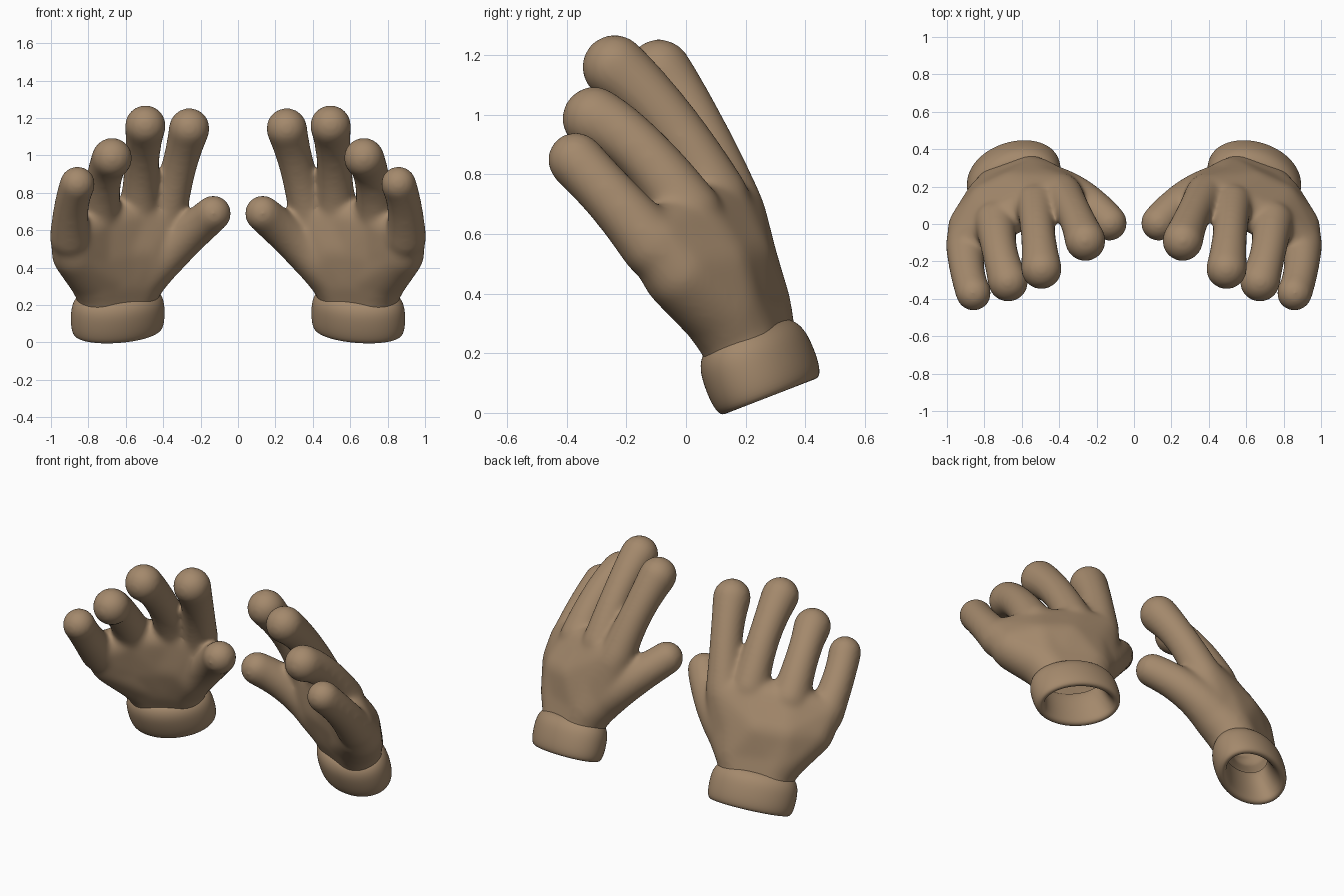
import bpy, bmesh, math
from mathutils import Vector as V

if "Cube" in bpy.data.objects:
    bpy.data.objects.remove(bpy.data.objects["Cube"])

tan = bpy.data.materials.new("tan_leather")
tan.diffuse_color = (0.37, 0.25, 0.15, 1)
tan.use_nodes = True
tan.node_tree.nodes["Principled BSDF"].inputs["Base Color"].default_value = tan.diffuse_color

GROW = 0.011  # makes up for shrinkage in the smoothing pass
bm = bmesh.new()


def hull(*balls):
    """Add the convex hull of several (point, radius) balls to the glove."""
    part = bmesh.new()
    for p, r in balls:
        vs = bmesh.ops.create_icosphere(part, subdivisions=3, radius=r + GROW)["verts"]
        bmesh.ops.translate(part, verts=vs, vec=V(p))
    bmesh.ops.delete(part, geom=part.faces[:], context="EDGES_FACES")
    res = bmesh.ops.convex_hull(part, input=part.verts[:])
    junk = {v for v in res["geom_interior"] + res["geom_unused"]
            if isinstance(v, bmesh.types.BMVert) and v.is_valid}
    bmesh.ops.delete(part, geom=list(junk), context="VERTS")
    me = bpy.data.meshes.new("tmp")
    part.to_mesh(me)
    part.free()
    bm.from_mesh(me)
    bpy.data.meshes.remove(me)


def finger(pts, radii, n=8):
    """Tapered tube along a parabola through three points."""
    def mix(a, t):
        return a[0] * (2*t - 1) * (t - 1) + a[1] * 4*t*(1 - t) + a[2] * t*(2*t - 1)
    pts = [V(p) for p in pts]
    chain = [(mix(pts, i / n), mix(radii, i / n)) for i in range(n + 1)]
    for a, b in zip(chain, chain[1:]):
        hull(a, b)


# palm: rows of balls from wrist to knuckles, index side first
across = V((0.93, -0.37, 0))
offsets = (-0.09, -0.03, 0.03, 0.09)
rows = [
    [(V((0.645, 0.245, 0.14)) + across * t, 0.115) for t in offsets],
    [(V((0.645, 0.203, 0.26)) + across * t, 0.122) for t in offsets],
    [(V((0.645, 0.165, 0.35)) + across * t * 1.45, 0.132) for t in offsets],
    [((0.50, 0.165, 0.50), 0.135), ((0.62, 0.14, 0.50), 0.145),
     ((0.76, 0.08, 0.48), 0.14), ((0.868, -0.02, 0.47), 0.118)],
    [((0.385, 0.16, 0.67), 0.098), ((0.53, 0.115, 0.67), 0.10),
     ((0.735, 0.015, 0.64), 0.10), ((0.898, -0.10, 0.57), 0.095)],
]
for lo, hi in zip(rows, rows[1:]):
    for i in range(3):
        hull(lo[i], lo[i + 1], hi[i], hi[i + 1])
thumb_root = ((0.445, 0.185, 0.425), 0.12)
thumb_mid = ((0.285, 0.13, 0.56), 0.098)
hull(thumb_root, rows[2][0], rows[3][0])
hull(thumb_root, rows[3][0], rows[4][0])
hull(thumb_root, ((0.33, 0.145, 0.55), 0.08), ((0.39, 0.16, 0.63), 0.09))

# index, middle, ring, little finger and thumb
finger([(0.375, 0.15, 0.70), (0.315, 0.045, 0.94), (0.26, -0.09, 1.145)], (0.096, 0.084, 0.1))
finger([(0.525, 0.105, 0.72), (0.513, -0.05, 0.97), (0.495, -0.24, 1.16)], (0.098, 0.083, 0.1))
finger([(0.74, 0.01, 0.67), (0.717, -0.15, 0.875), (0.673, -0.308, 0.987)], (0.104, 0.086, 0.099))
finger([(0.897, -0.11, 0.56), (0.892, -0.245, 0.715), (0.858, -0.37, 0.848)], (0.1, 0.084, 0.085))
finger([thumb_root[0], thumb_mid[0], (0.132, 0.005, 0.69)], (0.12, 0.098, 0.087))

# fuse into one soft skin
raw = bpy.data.meshes.new("raw")
bm.to_mesh(raw)
bm.free()
tmp = bpy.data.objects.new("raw", raw)
bpy.context.collection.objects.link(tmp)
m = tmp.modifiers.new("fuse", "REMESH")
m.mode, m.voxel_size = "VOXEL", 0.0115
m = tmp.modifiers.new("soften", "SMOOTH")
m.factor, m.iterations = 0.5, 35
skin = bpy.data.meshes.new_from_object(tmp.evaluated_get(bpy.context.evaluated_depsgraph_get()))
bpy.data.objects.remove(tmp)

# cuff frame
axis = V((0, -0.36, 0.93)).normalized()
base = V((0.643, 0.28, 0.062))
wide = (across - axis * across.dot(axis)).normalized()
deep = axis.cross(wide)

# open the wrist inside the cuff
bm = bmesh.new()
bm.from_mesh(skin)
bmesh.ops.bisect_plane(bm, geom=bm.verts[:] + bm.edges[:] + bm.faces[:],
                       plane_co=base + axis * 0.12, plane_no=axis, clear_inner=True)
bm.to_mesh(skin)
bm.free()


def finish(name, mesh):
    ob = bpy.data.objects.new(name, mesh)
    bpy.context.collection.objects.link(ob)
    mesh.materials.clear()
    mesh.materials.append(tan)
    for p in mesh.polygons:
        p.use_smooth = True
    return ob


hands = finish("glove_hands", skin)
m = hands.modifiers.new("lining", "SOLIDIFY")
m.thickness, m.offset = 0.02, -1
hands.modifiers.new("pair", "MIRROR")

# rolled cuff: closed profile (inset, height) swept round an ellipse
profile = [(0.06, 0.03), (0.045, -0.008), (0.01, -0.01), (-0.003, 0.04), (-0.004, 0.11),
           (0.003, 0.165), (0.027, 0.205), (0.06, 0.222), (0.08, 0.2), (0.08, 0.12)]
bm = bmesh.new()
N = 40
rings = []
for k in range(N):
    a = 2 * math.pi * k / N
    rings.append([bm.verts.new(base + axis * h + wide * (0.256 - d) * math.cos(a)
                               + deep * (0.18 - d) * math.sin(a)) for d, h in profile])
for k in range(N):
    p, q = rings[k], rings[(k + 1) % N]
    for j in range(len(profile)):
        i = (j + 1) % len(profile)
        bm.faces.new((p[j], q[j], q[i], p[i]))
bmesh.ops.recalc_face_normals(bm, faces=bm.faces[:])
cuff = bpy.data.meshes.new("cuff")
bm.to_mesh(cuff)
bm.free()
cuffs = finish("glove_cuffs", cuff)
m = cuffs.modifiers.new("round", "SUBSURF")
m.levels = m.render_levels = 2
cuffs.modifiers.new("pair", "MIRROR")
